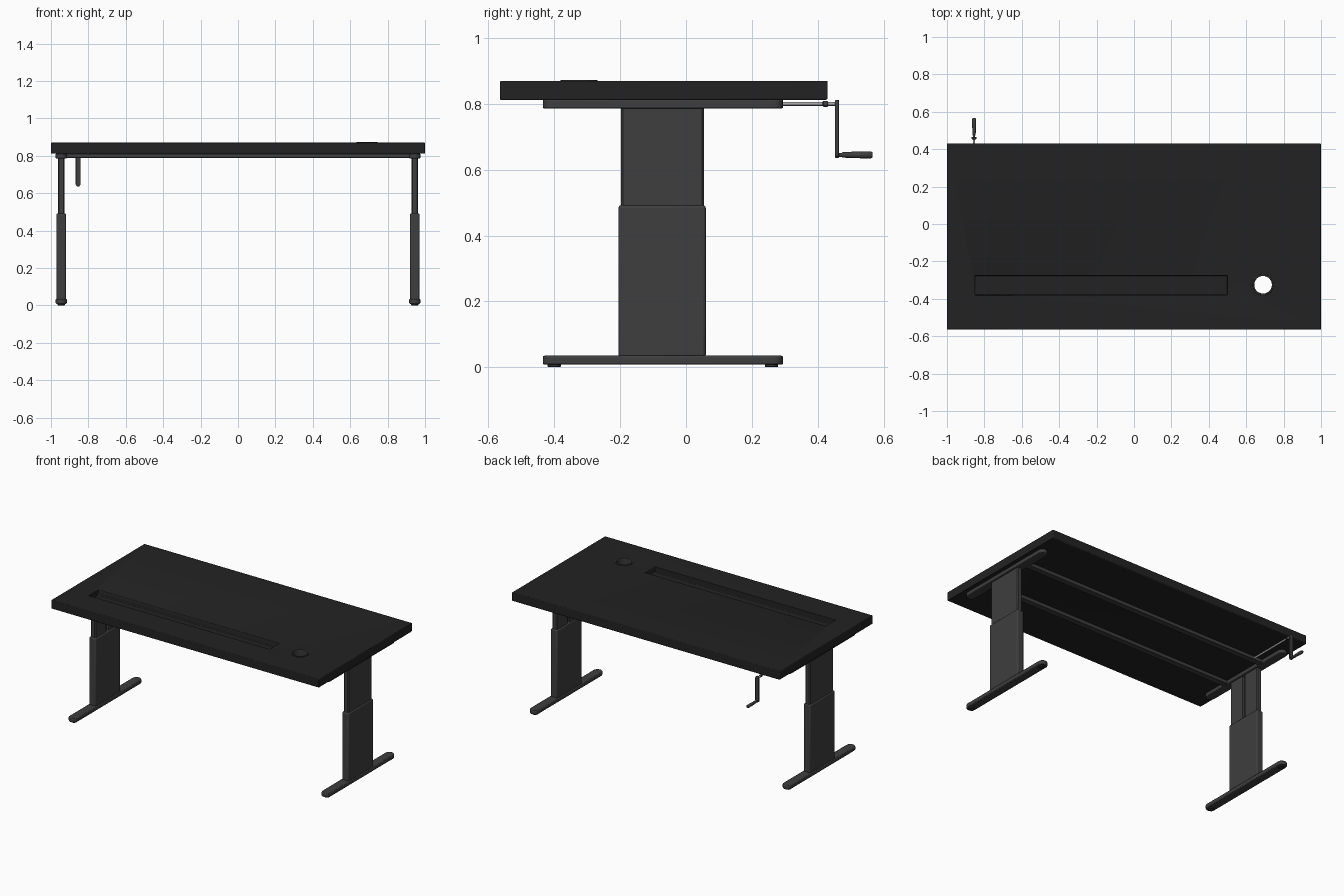
import bpy, bmesh, math
from mathutils import Matrix, Vector

if "Cube" in bpy.data.objects:
    bpy.data.objects.remove(bpy.data.objects["Cube"])


def material(name, v):
    m = bpy.data.materials.new(name)
    m.diffuse_color = (v, v, v, 1)
    m.use_nodes = True
    m.node_tree.nodes["Principled BSDF"].inputs["Base Color"].default_value = m.diffuse_color
    return m


BLACK = material("black_desktop", 0.0165)
GREY = material("dark_grey_metal", 0.049)
DARK = material("dark_plastic", 0.03)
STEEL = material("bright_steel", 0.4)


def finish(name, bm, mat, bevel=0.0, segments=2, smooth=True):
    bmesh.ops.recalc_face_normals(bm, faces=bm.faces)
    me = bpy.data.meshes.new(name)
    bm.to_mesh(me)
    bm.free()
    ob = bpy.data.objects.new(name, me)
    bpy.context.collection.objects.link(ob)
    me.materials.append(mat)
    bpy.ops.object.select_all(action='DESELECT')
    ob.select_set(True)
    bpy.context.view_layer.objects.active = ob
    if smooth:
        bpy.ops.object.shade_smooth_by_angle(angle=math.radians(35))
    if bevel:
        mod = ob.modifiers.new("bevel", 'BEVEL')
        mod.width, mod.segments = bevel, segments
        mod.limit_method, mod.angle_limit = 'ANGLE', math.radians(40)
    return ob


def box(name, lo, hi, mat, bevel=0.0, segments=2):
    lo, hi = Vector(lo), Vector(hi)
    bm = bmesh.new()
    bmesh.ops.create_cube(bm, size=1, matrix=Matrix.Translation((lo + hi) / 2)
                          @ Matrix.Diagonal((*(hi - lo), 1)))
    return finish(name, bm, mat, bevel, segments)


def prism(name, pts, z0, z1, mat, bevel=0.0):
    """Extrude a plan outline from z0 to z1."""
    bm = bmesh.new()
    f = bm.faces.new([bm.verts.new((x, y, z0)) for x, y in pts])
    top = bmesh.ops.extrude_face_region(bm, geom=[f])["geom"]
    bmesh.ops.translate(bm, vec=(0, 0, z1 - z0),
                        verts=[v for v in top if isinstance(v, bmesh.types.BMVert)])
    return finish(name, bm, mat, bevel)


def lathe(name, profile, origin, axis, mat, steps=32, closed=False):
    """Spin (radius, height) points around an axis through origin."""
    rot = Vector((0, 0, 1)).rotation_difference(Vector(axis)).to_matrix().to_4x4()
    bm = bmesh.new()
    vs = [bm.verts.new((r, 0, h)) for r, h in profile]
    es = [bm.edges.new(p) for p in zip(vs, vs[1:])]
    if closed:
        es.append(bm.edges.new((vs[-1], vs[0])))
    bmesh.ops.spin(bm, geom=vs + es, axis=(0, 0, 1), cent=(0, 0, 0),
                   steps=steps, angle=math.tau)
    bmesh.ops.remove_doubles(bm, verts=bm.verts, dist=1e-5)
    bm.transform(Matrix.Translation(origin) @ rot)
    return finish(name, bm, mat)


def rod(name, r, start, length, axis, mat):
    c = min(0.002, r * 0.3)
    return lathe(name, [(0, 0), (r - c, 0), (r, c), (r, length - c), (r - c, length), (0, length)],
                 start, axis, mat, 20)


def stadium(cx, y0, y1, r, n=12):
    """Plan outline of a bar along y with round ends."""
    arc = [math.pi * i / n for i in range(n + 1)]
    return ([(cx + r * math.cos(a), y1 - r + r * math.sin(a)) for a in arc]
            + [(cx - r * math.cos(a), y0 + r - r * math.sin(a)) for a in arc])


# Desktop with cable recess and cable hole
top = box("desktop", (-1, -0.565, 0.812), (1, 0.43, 0.87), BLACK)
cutters = [box("recess_cutter", (-0.85, -0.38, 0.83), (0.5, -0.275, 0.95), BLACK),
           rod("hole_cutter", 0.051, (0.69, -0.325, 0.7), 0.3, (0, 0, 1), BLACK)]
for c in cutters:
    mod = top.modifiers.new("cut", 'BOOLEAN')
    mod.operation, mod.solver, mod.object = 'DIFFERENCE', 'EXACT', c
    bpy.context.view_layer.objects.active = top
    bpy.ops.object.modifier_apply(modifier=mod.name)
for c in cutters:
    bpy.data.objects.remove(c)
mod = top.modifiers.new("bevel", 'BEVEL')
mod.width, mod.segments, mod.limit_method = 0.004, 2, 'ANGLE'

# Grommet lining the cable hole
lathe("cable_grommet", [(0.047, 0.812), (0.0515, 0.812), (0.0515, 0.87), (0.056, 0.87),
                        (0.055, 0.873), (0.048, 0.873), (0.047, 0.871)],
      (0.69, -0.325, 0), (0, 0, 1), DARK, 40, True)

# Leg assemblies, one at each end
for s, side in ((-1, "left"), (1, "right")):
    cx = s * 0.945
    prism(side + "_foot", stadium(cx, -0.435, 0.295, 0.03), 0.008, 0.035, GREY, 0.005)
    for y, end in ((-0.4, "front"), (0.26, "back")):
        rod(f"{side}_{end}_glide", 0.02, (cx, y, 0), 0.012, (0, 0, 1), DARK)
    box(side + "_lower_leg", (cx - 0.025, -0.205, 0.03), (cx + 0.025, 0.06, 0.492), GREY, 0.008, 3)
    # Upper column has a slot on its inner face
    inner, floor, outer = cx - s * 0.018, cx - s * 0.004, cx + s * 0.018
    b = 0.006
    prism(side + "_upper_leg",
          [(outer - s * b, -0.197), (outer, -0.197 + b), (outer, 0.054 - b), (outer - s * b, 0.054),
           (inner + s * b, 0.054), (inner, 0.054 - b), (inner, -0.06), (floor, -0.06),
           (floor, -0.083), (inner, -0.083), (inner, -0.197 + b), (inner + s * b, -0.197)],
          0.48, 0.79, GREY)
    prism(side + "_support_arm", stadium(cx, -0.435, 0.295, 0.03), 0.786, 0.812, GREY, 0.004)

# Long rails under the desktop
for y, end in ((-0.235, "front"), (0.095, "back")):
    box(end + "_rail", (-0.93, y - 0.02, 0.788), (0.93, y + 0.02, 0.812), GREY, 0.003)

# Hand crank at the back
X = -0.855
rod("crank_shaft", 0.006, (X, 0.1, 0.8), 0.36, (0, 1, 0), STEEL)
rod("crank_collar", 0.009, (X, 0.415, 0.8), 0.016, (0, 1, 0), GREY)
crank = prism("crank_arm", stadium(0, -0.088, 0.088, 0.013), -0.006, 0.006, GREY, 0.002)
crank.rotation_euler = (math.pi / 2, 0, 0)
crank.location = (X, 0.459, 0.724)
rod("crank_pin", 0.006, (X, 0.459, 0.645), 0.03, (0, 1, 0), GREY)
lathe("crank_handle", [(0, 0), (0.007, 0), (0.0085, 0.003), (0.0105, 0.06), (0.0105, 0.088),
                       (0.008, 0.093), (0, 0.093)], (X, 0.473, 0.645), (0, 1, 0), GREY, 24)
